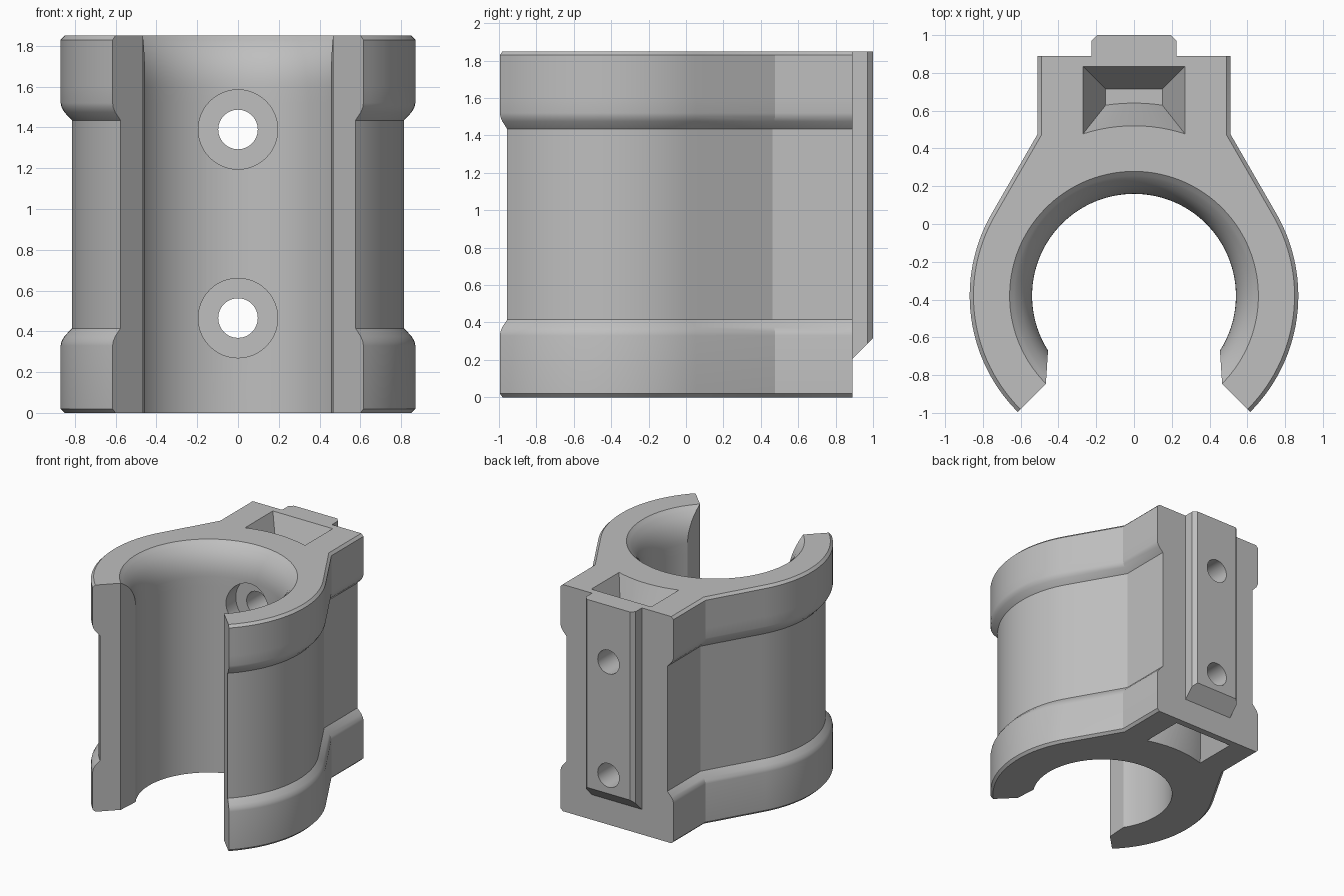
import bpy, bmesh
from math import sin, cos, pi, radians, sqrt, atan2, hypot

if "Cube" in bpy.data.objects:
    bpy.data.objects.remove(bpy.data.objects["Cube"])

HEIGHT, AXIS_Y = 1.85, -0.38          # clamp height and bore axis
OUTER, BORE, FLARE = 0.87, 0.54, 0.66
BACK, HALF_BACK = 0.89, 0.51

grey = bpy.data.materials.new("plain grey")
grey.use_nodes = True
grey.diffuse_color = (0.52, 0.52, 0.52, 1)
grey.node_tree.nodes["Principled BSDF"].inputs["Base Color"].default_value = (0.52, 0.52, 0.52, 1)


def loft(name, rings):
    """Closed solid through rings of equal point count."""
    bm = bmesh.new()
    loops = [[bm.verts.new(p) for p in ring] for ring in rings]
    n = len(loops[0])
    for a, b in zip(loops, loops[1:]):
        for i in range(n):
            j = (i + 1) % n
            bm.faces.new((a[i], a[j], b[j], b[i]))
    bm.faces.new(loops[0][::-1])
    bm.faces.new(loops[-1])
    bmesh.ops.recalc_face_normals(bm, faces=bm.faces)
    mesh = bpy.data.meshes.new(name)
    bm.to_mesh(mesh)
    bm.free()
    obj = bpy.data.objects.new(name, mesh)
    bpy.context.collection.objects.link(obj)
    mesh.materials.append(grey)
    return obj


def combine(target, tool, operation):
    mod = target.modifiers.new(operation, 'BOOLEAN')
    mod.operation, mod.object, mod.solver = operation, tool, 'EXACT'
    bpy.context.view_layer.objects.active = target
    bpy.ops.object.modifier_apply(modifier=mod.name)
    bpy.data.objects.remove(tool)


def polar(r, a):
    return (r * cos(a), AXIS_Y + r * sin(a))


def arc(r, a, b, n):
    return [polar(r, a + (b - a) * i / n) for i in range(n + 1)]


# Inset of the outer wall by height: collars at both ends, recessed middle
lower = [(0, 0.02), (0.02, 0), (0.33, 0), (0.35, 0.004), (0.375, 0.018), (0.415, 0.055)]
insets = lower + [(HEIGHT - z, d) for z, d in reversed(lower)]


def inset_at(z):
    for (z0, d0), (z1, d1) in zip(insets, insets[1:]):
        if z <= z1:
            return d0 + (d1 - d0) * (z - z0) / (z1 - z0)
    return insets[-1][1]


def bore_at(z):
    """Bore radius, with a rounded flare at the top."""
    h = max(0, z - 1.6)
    return BORE + 0.32 - sqrt(0.32 ** 2 - h * h)


def section(z):
    d, r = inset_at(z), bore_at(z)
    x = HALF_BACK - d
    knee = (OUTER - d - x * cos(pi / 6)) * 2 + AXIS_Y
    lip = polar(FLARE, -pi / 4)
    t = min(0.99, (r - BORE) / (FLARE - BORE))
    end = (0.455 + (lip[0] - 0.455) * t, -0.67 + (lip[1] + 0.67) * t)
    start = atan2(end[1] - AXIS_Y, end[0])
    r = hypot(end[0], end[1] - AXIS_Y)
    half = [(x, BACK), (x, knee)] + arc(OUTER - d, pi / 6, -pi / 4, 28) + [lip]
    half += arc(r, start, pi / 2, 44)
    full = half + [(-px, py) for px, py in reversed(half[:-1])]
    return [(px, py, z) for px, py in full]


# Clamp body
levels = sorted({round(z, 4) for z, d in insets} | {1.6 + 0.25 * i / 8 for i in range(8)})
body = loft("clamp_body", [section(z) for z in levels])

# Back rail with chamfered edges and a sloped lower end
half_rail = [(0.225, 0.85), (0.225, 0.97), (0.195, 1.0)]
rail_profile = half_rail + [(-x, y) for x, y in reversed(half_rail)]
rail = loft("back_rail", [[(x, y, y - 0.685) for x, y in rail_profile],
                          [(x, y, HEIGHT) for x, y in rail_profile]])
combine(body, rail, 'UNION')


# Tapered pockets in the top and bottom of the block
def pocket_ring(s, top):
    w, r, back = 0.27 - 0.12 * s, 0.9 + 0.12 * s, 0.835 - 0.12 * s
    z = HEIGHT - 0.3 * s if top else 0.3 * s
    xs = [w * (i / 6 - 1) for i in range(13)]
    ring = [(x, AXIS_Y + sqrt(r * r - x * x), z) for x in xs]
    return ring + [(w, back, z), (-w, back, z)]


for top in (True, False):
    pocket = loft("pocket_cutter", [pocket_ring(s, top) for s in (-0.1, 1)])
    combine(body, pocket, 'DIFFERENCE')

# Counterbored screw holes
for zc in (1.39, 0.465):
    steps = [(-0.2, 0.195), (0.25, 0.195), (0.25, 0.097), (1.1, 0.097)]
    rings = [[(r * cos(2 * pi * i / 48), y, zc + r * sin(2 * pi * i / 48)) for i in range(48)]
             for y, r in steps]
    combine(body, loft("hole_cutter", rings), 'DIFFERENCE')

# Smooth the curved walls, keep the edges sharp
bpy.ops.object.select_all(action='DESELECT')
body.select_set(True)
bpy.context.view_layer.objects.active = body
bpy.ops.object.shade_smooth_by_angle(angle=radians(25))
